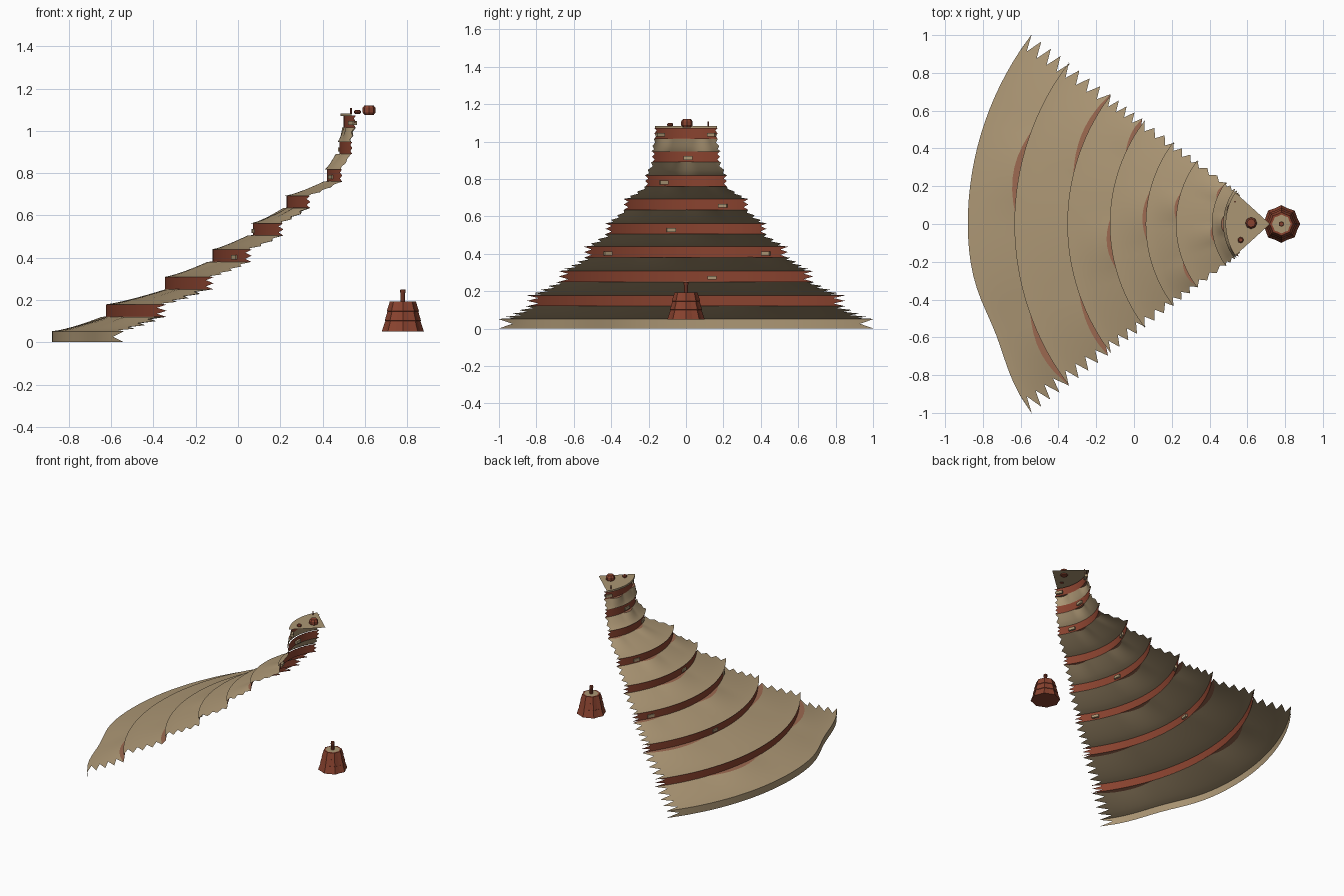
import bpy, bmesh, math
from math import sin, cos, pi

cube = bpy.data.objects.get("Cube")
if cube:
    bpy.data.objects.remove(cube)


def material(name, rgb):
    m = bpy.data.materials.new(name)
    m.use_nodes = True
    m.diffuse_color = (*rgb, 1)
    m.node_tree.nodes["Principled BSDF"].inputs["Base Color"].default_value = (*rgb, 1)
    return m


TAN = material("sand_tan", (0.41, 0.305, 0.175))
RED = material("brick_red", (0.25, 0.055, 0.028))
CLAY = material("light_clay", (0.33, 0.14, 0.08))
CX = 0.78  # axis of the sector


def polar(r, a, z):
    return (CX - r * cos(a), r * sin(a), z)


def finish(bm, name, mats, smooth=True):
    mesh = bpy.data.meshes.new(name)
    bm.to_mesh(mesh)
    bm.free()
    ob = bpy.data.objects.new(name, mesh)
    bpy.context.collection.objects.link(ob)
    for m in mats:
        mesh.materials.append(m)
    if smooth:
        bpy.ops.object.select_all(action="DESELECT")
        bpy.context.view_layer.objects.active = ob
        ob.select_set(True)
        bpy.ops.object.shade_smooth_by_angle(angle=math.radians(35))
    return ob


# Red tiers: radius, bottom height, ledge wave count, ledge peak angle
TIERS = [
    (1.405, 0.12, 9, 0.2), (1.125, 0.25, 6.3, 0.45), (0.9, 0.38, 9, -0.12),
    (0.71, 0.505, 7, 0.06), (0.55, 0.635, 9.5, 0.17), (0.36, 0.76, 10, -0.15),
    (0.30, 0.89, 8, 0.0), (0.28, 1.015, 8, 0.3),
]
BAND = 0.058
COLS = 28


def ledge(tier, a):
    r, z, k, peak = tier
    return (0.012 + 0.02 * r) * max(0.0, cos(k * (a - peak)))


def rim(a):
    return 1.66 - 0.04 * math.exp(-((a + 0.37) / 0.15) ** 2)


def angles(row):
    # Alternate rows reach further round, which makes the ragged cut edges
    half = 0.65 if row % 2 == 0 else 0.595
    inner = [-0.58 + 1.16 * j / COLS for j in range(COLS + 1)]
    return [-half] + inner + [half]


def strip(name, row_count, point, mat):
    """Sheet swept round the axis; point(t, a) gives radius and height."""
    bm = bmesh.new()
    rows = []
    for i in range(row_count + 1):
        rows.append([bm.verts.new(polar(*(lambda p: (p[0], a, p[1]))(point(i / row_count, a))))
                     for a in angles(i)])
    for lo, hi in zip(rows, rows[1:]):
        for j in range(len(lo) - 1):
            bm.faces.new((lo[j], hi[j], hi[j + 1], lo[j + 1]))
    return finish(bm, name, [mat])


# Base wall
strip("base_wall", 2, lambda t, a: (rim(a), 0.052 * t), TAN)

# Sloping roofs, ledges and red walls
for n, tier in enumerate(TIERS):
    r, z = tier[:2]
    if n:
        r0, z0 = TIERS[n - 1][0] + 0.008, TIERS[n - 1][1] + BAND
    else:
        r0, z0 = 1.66, 0.052

    def roof(t, a):
        start = r0 if n else rim(a)
        end = r + ledge(tier, a)
        return start + (end - start) * t, z0 + (z - z0) * t ** 1.25

    steps = 2 * max(2, round((r0 - r) / 0.066))
    strip(f"roof_{n + 1}", steps, roof, TAN)
    strip(f"ledge_{n + 1}", 1, lambda t, a: (r + ledge(tier, a) * (1 - t), z + 0.002 * t), CLAY)
    strip(f"wall_{n + 1}", 4, lambda t, a: (r, z + BAND * t), RED)

# Summit plate with a short rim, running to a point
bm = bmesh.new()
arc = [-0.6 + 1.2 * j / COLS for j in range(COLS + 1)]
low = [bm.verts.new(polar(0.295, a, 1.07)) for a in arc]
top = [bm.verts.new(polar(0.295, a, 1.083)) for a in arc]
tip = bm.verts.new((0.72, 0, 1.083))
for j in range(COLS):
    bm.faces.new((low[j], top[j], top[j + 1], low[j + 1]))
    bm.faces.new((top[j], tip, top[j + 1]))
finish(bm, "summit_plate", [TAN])

# Windows set through the red walls: tier index, sideways position
for n, y in [(0, 0.0), (1, 0.14), (2, -0.42), (2, 0.43), (3, -0.08), (4, 0.2),
             (5, -0.12), (6, 0.01), (7, -0.14), (7, 0.14)]:
    r, z = TIERS[n][:2]
    if n == 0:
        continue
    a = math.asin(y / r)
    bpy.ops.mesh.primitive_cube_add(size=1, location=polar(r - 0.004, a, z + 0.022),
                                    rotation=(0, 0, -a))
    win = bpy.context.object
    win.name = f"window_{n}_{'left' if y > 0 else 'right'}"
    win.scale = (0.022, 0.048, 0.02)
    win.data.materials.append(TAN)


def lathe(name, x, y, profile, sides, mats, lobe=0.0, cap_index=0):
    """Turned solid with flat sides; lobe pushes alternate corners outwards."""
    bm = bmesh.new()
    rings = []
    for r, z in profile:
        ring = []
        for k in range(sides):
            a = 2 * pi * k / sides
            rr = r * (1 - lobe * (k % 2))
            ring.append(bm.verts.new((x + rr * cos(a), y + rr * sin(a), z)))
        rings.append(ring)
    for lo, hi in zip(rings, rings[1:]):
        for k in range(sides):
            m = (k + 1) % sides
            bm.faces.new((lo[k], lo[m], hi[m], hi[k]))
    bm.faces.new(rings[0][::-1])
    bm.faces.new(rings[-1]).material_index = cap_index
    return finish(bm, name, mats, smooth=False)


# Free-standing tapered drum with three courses, tan top and a post
lathe("drum", CX, 0, [(0.1, 0.05), (0.083, 0.1), (0.086, 0.102), (0.073, 0.145),
                      (0.076, 0.147), (0.062, 0.192), (0.05, 0.192)],
      16, [RED, TAN], lobe=0.1, cap_index=1)
lathe("drum_post", CX, 0, [(0.011, 0.19), (0.011, 0.235), (0.014, 0.235), (0.012, 0.25)], 8, [RED])

# Summit ornaments
lathe("large_urn", 0.62, 0.005, [(0.022, 1.076), (0.031, 1.088), (0.031, 1.108), (0.022, 1.12)], 8, [RED])
lathe("small_urn", 0.565, -0.085, [(0.011, 1.08), (0.016, 1.086), (0.016, 1.094), (0.01, 1.1)], 8, [RED])
lathe("thin_post", 0.535, 0.118, [(0.005, 1.08), (0.005, 1.108)], 6, [RED])
